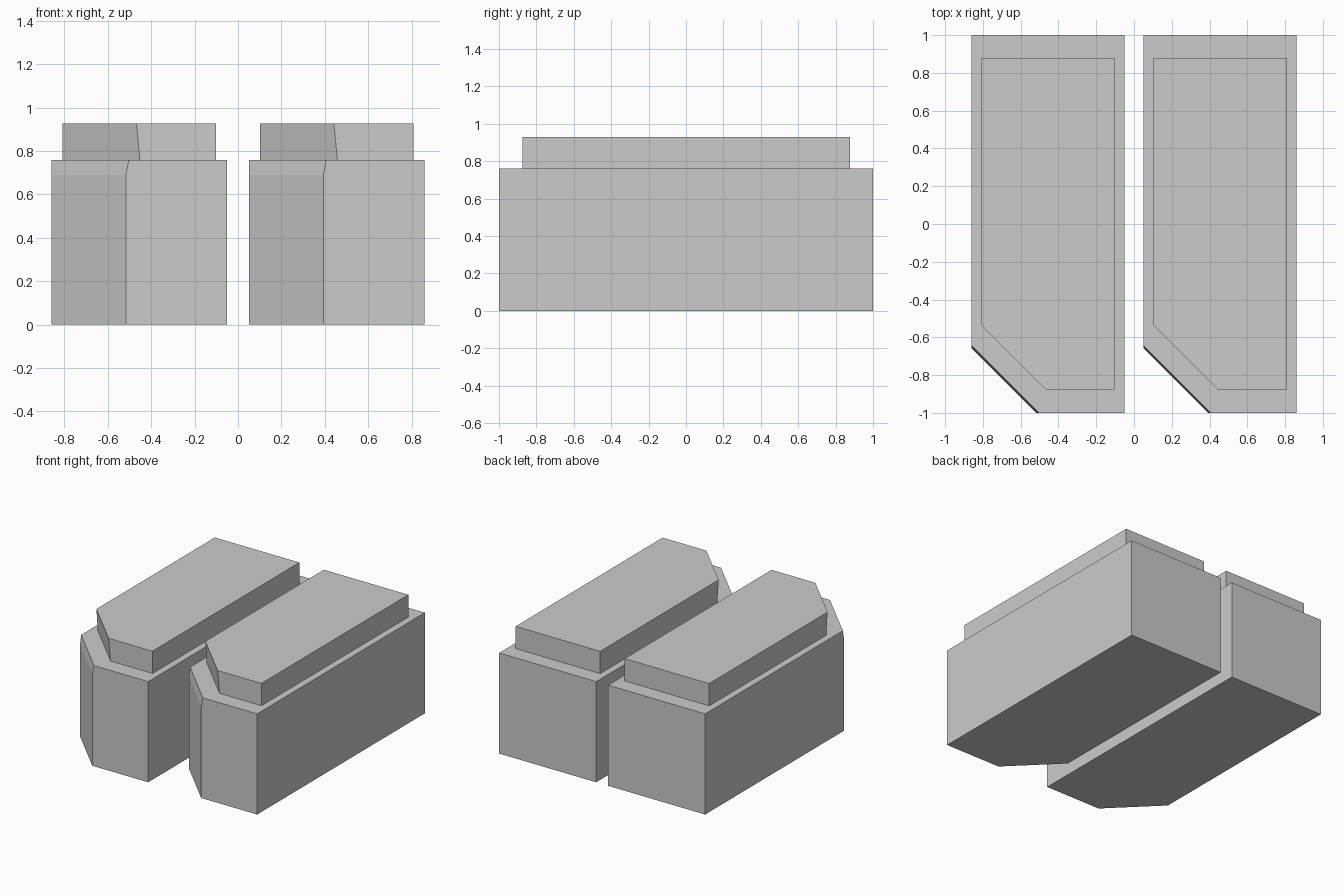
import bpy, bmesh

if "Cube" in bpy.data.objects:
    bpy.data.objects.remove(bpy.data.objects["Cube"])


def ring(bm, x0, x1, y0, y1, z, cut):
    """Rectangle with its front-left corner cut at 45 degrees."""
    pts = [(x0 + cut, y0), (x1, y0), (x1, y1), (x0, y1), (x0, y0 + cut)]
    return [bm.verts.new((x, y, z)) for x, y in pts]


def stepped_block(name, x0, x1):
    bm = bmesh.new()
    # main body, narrow shoulder ledge, then the inset raised top
    ix0, ix1, iy0, iy1 = x0 + 0.052, x1 - 0.052, -0.875, 0.878
    rings = [
        ring(bm, x0, x1, -1, 1, 0, 0.343),
        ring(bm, x0, x1, -1, 1, 0.69, 0.343),
        ring(bm, x0, x1, -1, 1, 0.76, 0.357),
        ring(bm, ix0, ix1, iy0, iy1, 0.76, 0.356),
        ring(bm, ix0, ix1, iy0, iy1, 0.928, 0.34),
    ]
    for a, b in zip(rings, rings[1:]):
        for i in range(5):
            j = (i + 1) % 5
            bm.faces.new((a[i], a[j], b[j], b[i]))
    bm.faces.new(rings[0][::-1])
    bm.faces.new(rings[-1])
    bmesh.ops.recalc_face_normals(bm, faces=bm.faces)
    mesh = bpy.data.meshes.new(name)
    bm.to_mesh(mesh)
    bm.free()
    obj = bpy.data.objects.new(name, mesh)
    bpy.context.collection.objects.link(obj)


# two identical blocks side by side, same corner cut on both
stepped_block("left_block", -0.86, -0.05)
stepped_block("right_block", 0.05, 0.86)
